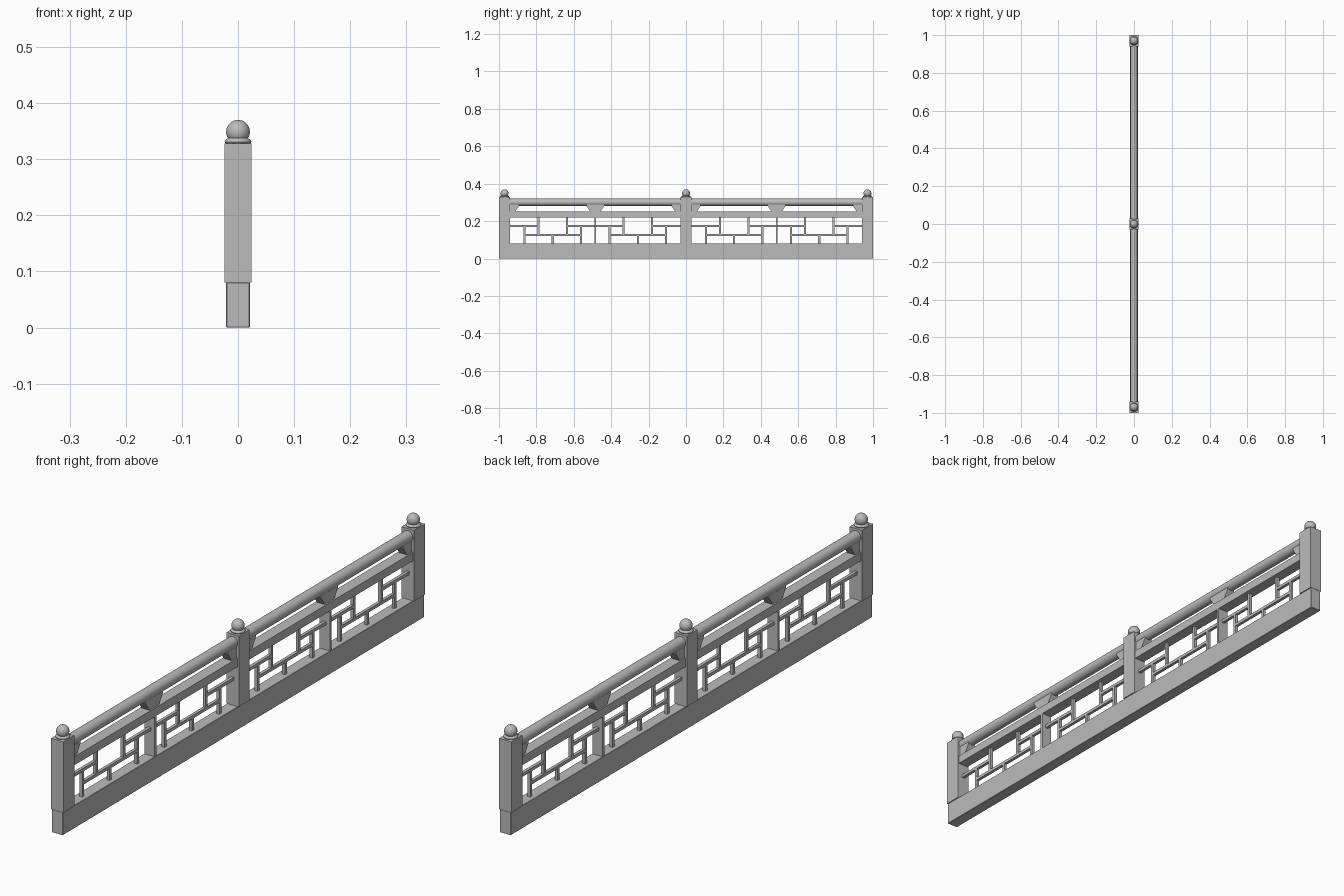
import bpy
import bmesh
import math

cube = bpy.data.objects.get("Cube")
if cube:
    bpy.data.objects.remove(cube, do_unlink=True)

stone = bpy.data.materials.new("grey_stone")
stone.use_nodes = True
GREY = (0.5, 0.5, 0.5, 1)
stone.diffuse_color = GREY
stone.node_tree.nodes["Principled BSDF"].inputs["Base Color"].default_value = GREY

BASE_TOP, RAIL_LOW, RAIL_TOP = 0.08, 0.22, 0.25
POST_TOP, POST_Y, POST_HALF = 0.328, 0.97, 0.03


def finish(name, bm, smooth=False):
    bmesh.ops.recalc_face_normals(bm, faces=bm.faces)
    mesh = bpy.data.meshes.new(name)
    bm.to_mesh(mesh)
    bm.free()
    mesh.materials.append(stone)
    obj = bpy.data.objects.new(name, mesh)
    bpy.context.collection.objects.link(obj)
    if smooth:
        bpy.ops.object.select_all(action='DESELECT')
        obj.select_set(True)
        bpy.context.view_layer.objects.active = obj
        bpy.ops.object.shade_smooth_by_angle(angle=math.radians(40))
    return obj


def prism(bm, outline, half_x):
    """Extrude a (y, z) outline across x."""
    face = bm.faces.new([bm.verts.new((-half_x, y, z)) for y, z in outline])
    out = bmesh.ops.extrude_face_region(bm, geom=[face])
    verts = [g for g in out["geom"] if isinstance(g, bmesh.types.BMVert)]
    bmesh.ops.translate(bm, verts=verts, vec=(2 * half_x, 0, 0))


def block(bm, y0, y1, z0, z1, half_x):
    prism(bm, [(y0, z0), (y1, z0), (y1, z1), (y0, z1)], half_x)


def box(name, *size):
    bm = bmesh.new()
    block(bm, *size)
    return finish(name, bm)


def lathe(name, profile, y, steps=32):
    """Spin an (r, z) profile about the upright axis at y."""
    bm = bmesh.new()
    verts = [bm.verts.new((r, 0, z)) for r, z in profile]
    edges = [bm.edges.new(pair) for pair in zip(verts, verts[1:])]
    bmesh.ops.spin(bm, geom=verts + edges, cent=(0, 0, 0), axis=(0, 0, 1),
                   angle=math.tau, steps=steps)
    bmesh.ops.remove_doubles(bm, verts=bm.verts, dist=0.0001)
    bmesh.ops.translate(bm, verts=bm.verts, vec=(0, y, 0))
    return finish(name, bm, True)


# Plinth
plinth = box("plinth", -1, 1, 0, BASE_TOP, 0.021)
bevel = plinth.modifiers.new("soft_edge", 'BEVEL')
bevel.width = 0.001
bevel.segments = 1

# Posts with collar and ball finial
collar = [(0, POST_TOP), (0.022, POST_TOP), (0.024, 0.331),
          (0.022, 0.335), (0.017, 0.338), (0, 0.338)]
ball = [(0.0212 * math.sin(math.pi * i / 16), 0.3488 - 0.0212 * math.cos(math.pi * i / 16))
        for i in range(17)]
for label, y in (("front", -POST_Y), ("middle", 0), ("back", POST_Y)):
    box(label + "_post", y - POST_HALF, y + POST_HALF, BASE_TOP, POST_TOP, 0.024)
    lathe(label + "_collar", collar, y)
    lathe(label + "_ball", ball, y)


def lattice(name, y0, y1):
    """Stepped lattice on a six by three grid."""
    bm = bmesh.new()
    t = 0.0055
    col = [y0 + (y1 - y0) * i / 6 for i in range(7)]
    row = [BASE_TOP + (RAIL_LOW - BASE_TOP) * i / 3 for i in range(4)]
    for a, b, r in ((0, 2, 2), (4, 6, 2), (1, 5, 1)):
        over = t if r == 1 else 0
        block(bm, col[a] - over, col[b] + over, row[r] - t, row[r] + t, t)
    for c, a, b in ((1, 0, 2), (5, 0, 2), (2, 1, 3), (4, 1, 3), (3, 0, 1)):
        block(bm, col[c] - t, col[c] + t, row[a], row[b], t)
    finish(name, bm)


def bracket(name, y, left, right):
    """Flared support under the handrail."""
    bm = bmesh.new()
    top, foot = 0.048, 0.027
    prism(bm, [(y - foot * left, RAIL_TOP), (y + foot * right, RAIL_TOP),
               (y + top * right, 0.282), (y + top * right, 0.292),
               (y - top * left, 0.292), (y - top * left, 0.282)], 0.015)
    finish(name, bm)


# Two bays between the posts
for label, side in (("front", -1), ("back", 1)):
    y0, y1 = sorted((side * POST_HALF, side * (POST_Y - POST_HALF)))
    mid = (y0 + y1) / 2
    box(label + "_middle_rail", y0, y1, RAIL_LOW, RAIL_TOP, 0.02)
    box(label + "_divider", mid - 0.005, mid + 0.005, BASE_TOP, RAIL_LOW, 0.02)
    lattice(label + "_lattice_a", y0, mid)
    lattice(label + "_lattice_b", mid, y1)
    bracket(label + "_bracket_start", y0, 0.1, 1)
    bracket(label + "_bracket_middle", mid, 1, 1)
    bracket(label + "_bracket_end", y1, 1, 0.1)
    # Round handrail
    bm = bmesh.new()
    bmesh.ops.create_cone(bm, cap_ends=True, segments=32, radius1=0.0195,
                          radius2=0.0195, depth=y1 - y0)
    for v in bm.verts:
        v.co = (v.co.x, v.co.z + mid, v.co.y + 0.301)
    finish(label + "_handrail", bm, True)
